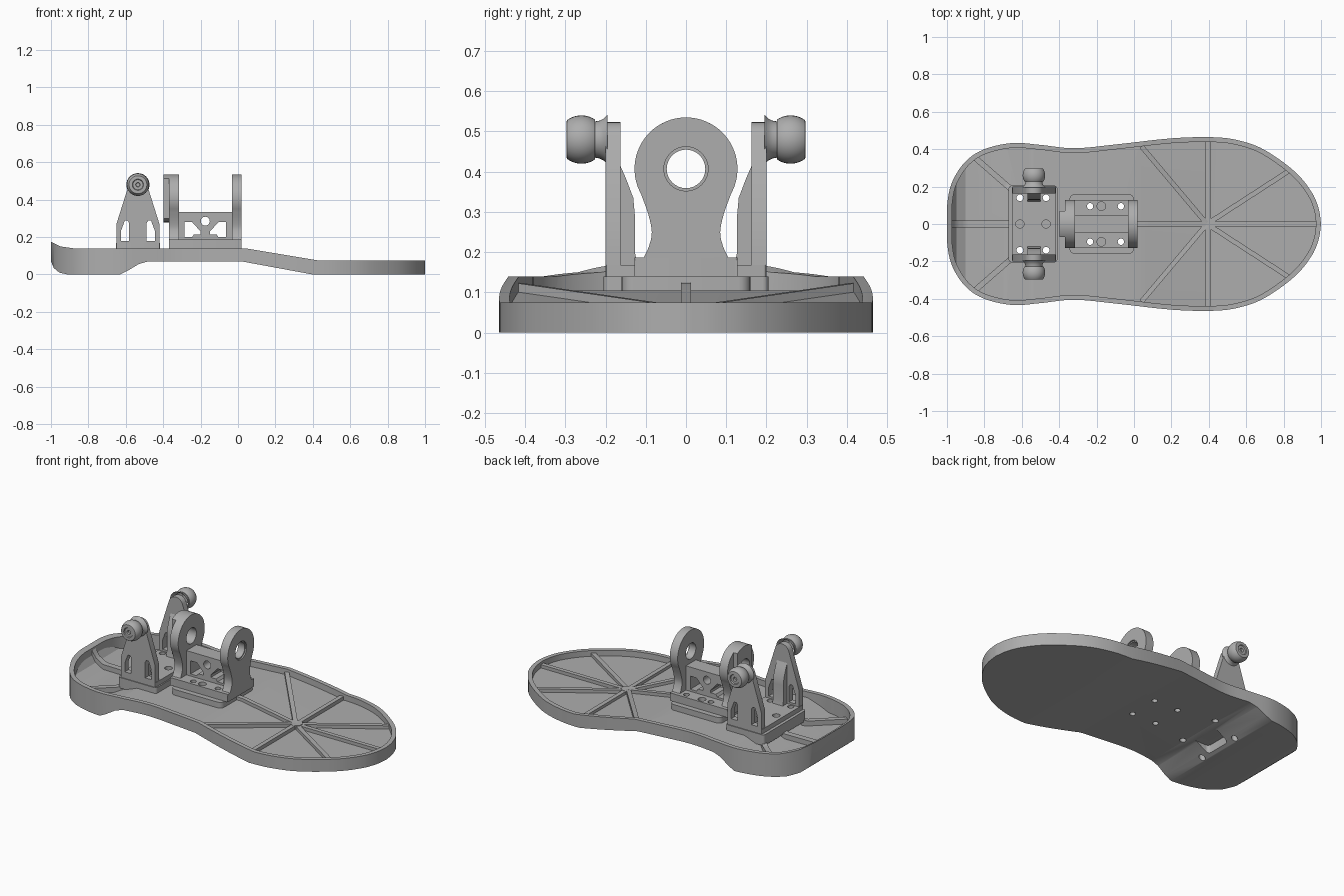
import bpy, bmesh, math
from mathutils import Vector

if "Cube" in bpy.data.objects:
    bpy.data.objects.remove(bpy.data.objects["Cube"])

GREY = (0.42, 0.42, 0.42, 1)
mat = bpy.data.materials.new("plain grey")
mat.use_nodes = True
mat.diffuse_color = GREY
mat.node_tree.nodes["Principled BSDF"].inputs["Base Color"].default_value = GREY


def finish(name, bm):
    bmesh.ops.recalc_face_normals(bm, faces=bm.faces)
    me = bpy.data.meshes.new(name)
    bm.to_mesh(me)
    bm.free()
    ob = bpy.data.objects.new(name, me)
    bpy.context.collection.objects.link(ob)
    me.materials.append(mat)
    return ob


def prism(name, pts, axis, lo, hi):
    """Extrude a 2D outline along one axis."""
    place = {"x": lambda a, b, t: (t, a, b),
             "y": lambda a, b, t: (a, t, b),
             "z": lambda a, b, t: (a, b, t)}[axis]
    bm = bmesh.new()
    low = [bm.verts.new(place(a, b, lo)) for a, b in pts]
    high = [bm.verts.new(place(a, b, hi)) for a, b in pts]
    bm.faces.new(low)
    bm.faces.new(high)
    n = len(pts)
    for i in range(n):
        j = (i + 1) % n
        bm.faces.new((low[i], low[j], high[j], high[i]))
    return finish(name, bm)


def arc(cx, cy, r, a0, a1, n=24):
    return [(cx + r * math.cos(math.radians(a0 + (a1 - a0) * i / n)),
             cy + r * math.sin(math.radians(a0 + (a1 - a0) * i / n))) for i in range(n + 1)]


def circle(cx, cy, r, n=32):
    return arc(cx, cy, r, 0, 360, n)[:-1]


def rounded(x0, x1, y, r):
    return (arc(x1 - r, y - r, r, 0, 90, 5) + arc(x0 + r, y - r, r, 90, 180, 5)
            + arc(x0 + r, r - y, r, 180, 270, 5) + arc(x1 - r, r - y, r, 270, 360, 5))


def boolean(ob, cutters, op="DIFFERENCE"):
    for c in cutters:
        c.hide_render = True
        m = ob.modifiers.new("cut", "BOOLEAN")
        m.operation, m.object, m.solver = op, c, "EXACT"
        bpy.context.view_layer.objects.active = ob
        bpy.ops.object.modifier_apply(modifier=m.name)
        bpy.data.objects.remove(c)
    return ob


def spline(pts, n=5):
    """Smooth curve through the points."""
    p = [Vector(q) for q in pts]
    p = [p[0] * 2 - p[1]] + p + [p[-1] * 2 - p[-2]]
    out = []
    for i in range(1, len(p) - 2):
        a, b, c, d = p[i - 1:i + 3]
        for k in range(n):
            t = k / n
            out.append(0.5 * (2 * b + (c - a) * t + (2 * a - 5 * b + 4 * c - d) * t * t
                              + (3 * b - a - 3 * c + d) * t ** 3))
    return out + [p[-2]]


def inset(pts, d):
    out = []
    for i, p in enumerate(pts):
        t = (pts[(i + 1) % len(pts)] - pts[i - 1]).normalized()
        out.append(p + Vector((t.y, -t.x)) * d)
    return out


# Foot plate: plan outline trimmed to the side profile, then hollowed
half = spline([(-1, 0), (-0.997, 0.12), (-0.97, 0.23), (-0.9, 0.335), (-0.8, 0.4),
               (-0.65, 0.433), (-0.5, 0.423), (-0.32, 0.405), (-0.1, 0.425), (0.2, 0.458),
               (0.42, 0.464), (0.56, 0.447), (0.7, 0.395), (0.86, 0.28), (0.95, 0.17),
               (0.988, 0.08), (1, 0)])
outline = half + [Vector((p.x, -p.y)) for p in half[-2:0:-1]]
bottom = [(-1.1, 0.09), (-1, 0.07), (-0.985, 0.035), (-0.955, 0.01), (-0.91, 0), (-0.63, 0),
          (-0.59, 0.02), (-0.53, 0.056), (-0.48, 0.07), (0.02, 0.07), (0.4, 0), (1.1, 0)]
top = [(1.1, 0.075), (0.43, 0.075), (0.04, 0.14), (-0.88, 0.14), (-0.95, 0.15),
       (-1, 0.175), (-1.1, 0.23)]
floor = [(-1.1, 0.16), (-0.975, 0.12), (-0.95, 0.08), (-0.9, 0.052), (-0.68, 0.05),
         (-0.54, 0.105), (0.03, 0.105), (0.41, 0.04), (1.1, 0.04)]


def floor_z(x):
    for (x0, z0), (x1, z1) in zip(floor, floor[1:]):
        if x <= x1:
            return z0 + (z1 - z0) * (x - x0) / (x1 - x0)
    return floor[-1][1]


foot = prism("foot_plate", outline, "z", -0.1, 0.4)
boolean(foot, [prism("side_cutter", bottom + top, "y", -0.7, 0.7)], "INTERSECT")
hollow = prism("hollow_cutter", inset(outline, 0.026), "z", -0.05, 0.5)
boolean(hollow, [prism("floor_cutter", floor + [(1.1, 0.6), (-1.1, 0.6)], "y", -0.8, 0.8)],
        "INTERSECT")
boolean(foot, [hollow])


# Stiffening ribs that follow the floor
def rib(name, p, q, width=0.026, height=0.02):
    p, q = Vector(p), Vector(q)
    side = Vector((p.y - q.y, q.x - p.x)).normalized() * width / 2
    bm = bmesh.new()
    rings = []
    for i in range(25):
        c = p.lerp(q, i / 24)
        z = floor_z(c.x)
        rings.append([bm.verts.new((c.x + s * side.x, c.y + s * side.y, z + h))
                      for s, h in ((-1, -0.01), (1, -0.01), (1, height), (-1, height))])
    for a, b in zip(rings, rings[1:]):
        for k in range(4):
            bm.faces.new((a[k], a[k - 1], b[k - 1], b[k]))
    bm.faces.new(rings[0])
    bm.faces.new(rings[-1])
    finish(name, bm)


rib("sole_rib_long", (0.0, 0), (0.98, 0))
rib("sole_rib_cross", (0.395, -0.445), (0.395, 0.445))
prism("sole_hub", circle(0.395, 0, 0.035), "z", 0.035, 0.064)
rib("heel_rib_middle", (-0.975, 0), (-0.64, 0), 0.036, 0.03)
for s, side in ((1, "back"), (-1, "front")):
    rib("sole_rib_arch_" + side, (0.39, 0), (0.04, 0.415 * s))
    rib("sole_rib_toe_" + side, (0.39, 0), (0.83, 0.285 * s))
    rib("heel_rib_" + side, (-0.65, 0.18 * s), (-0.845, 0.35 * s), 0.03, 0.03)

# Raised pads and the seats of both brackets
heel_pad = prism("heel_pad", rounded(-0.67, -0.41, 0.205, 0.015), "z", 0.075, 0.14)
mid_pad = prism("middle_pad", rounded(-0.345, 0.0, 0.16, 0.03), "z", 0.09, 0.14)
heel_seat = prism("heel_bracket_seat", rounded(-0.652, -0.418, 0.2, 0.008), "z", 0.139, 0.168)
mid_seat = prism("middle_bracket_seat", rounded(-0.37, 0.02, 0.128, 0.006), "z", 0.139, 0.187)


def drill(obs, x, y, r, lo=-0.1, hi=0.3):
    for ob in obs:
        boolean(ob, [prism("drill", circle(x, y, r, 20), "z", lo, hi)])


for s in (1, -1):
    for x in (-0.61, -0.47):
        drill((foot, heel_pad, heel_seat), x, 0.14 * s, 0.018)
    for x in (-0.235, -0.07):
        drill((foot, mid_pad, mid_seat), x, 0.095 * s, 0.017)
    drill((mid_seat,), -0.175, 0.095 * s, 0.023, 0.15)
for x in (-0.61, -0.47):
    drill((heel_seat,), x, 0, 0.022, 0.145)

# Slot under the heel ramp
boolean(foot, [prism("slot_cutter", rounded(-0.61, -0.5, 0.085, 0.02), "z", -0.1, 0.06)])

# Heel bracket: tapered cheeks with windows, inner gussets and ball studs
MX = -0.535
cheek_pts = ([(-0.65, 0.14), (-0.65, 0.27)] + arc(MX, 0.475, 0.048, 162, 18, 14)
             + [(-0.42, 0.27), (-0.42, 0.14)])
window = [(-0.625, 0.18), (-0.582, 0.18), (-0.582, 0.275), (-0.59, 0.288),
          (-0.605, 0.288), (-0.625, 0.235)]
gusset = [(0.17, 0.43), (0.15, 0.385), (0.131, 0.335), (0.127, 0.29), (0.127, 0.2),
          (0.12, 0.165), (0.17, 0.165)]
stud = ([(0.195, 0.062), (0.205, 0.052), (0.215, 0.047), (0.226, 0.045)]
        + [(0.26 + 0.06 * math.sin(a), 0.06 * math.cos(a))
           for a in [-0.6 + 1.25 * i / 12 for i in range(13)]]
        + [(0.297, 0.04), (0.297, 0.03), (0.291, 0.027), (0.291, 0.012), (0.28, 0.01), (0.28, 0)])

for s, side in ((1, "back"), (-1, "front")):
    lo, hi = sorted((0.163 * s, 0.2 * s))
    cheek = prism("heel_cheek_" + side, cheek_pts, "y", lo, hi)
    boolean(cheek, [prism("window_cutter", w, "y", -0.5, 0.5)
                    for w in (window, [(2 * MX - x, z) for x, z in window])])
    prism("heel_gusset_" + side, [(y * s, z) for y, z in gusset], "x", MX - 0.035, MX + 0.035)
    bm = bmesh.new()
    vs = [bm.verts.new((MX, y * s, 0.48 + r)) for y, r in stud]
    es = [bm.edges.new(e) for e in zip(vs, vs[1:])]
    bmesh.ops.spin(bm, geom=vs + es, cent=(MX, 0, 0.48), axis=(0, 1, 0),
                   angle=math.tau, steps=32, use_duplicate=False)
    bmesh.ops.remove_doubles(bm, verts=bm.verts, dist=0.0002)
    finish("ball_stud_" + side, bm)

# Middle bracket: two keyhole-shaped bearing plates joined by a cut web
CZ = 0.407
neck = spline([(0.112, 0.345), (0.094, 0.295), (0.085, 0.25), (0.092, 0.215), (0.105, 0.187)], 4)
right = [(0.128, 0.14), (0.128, 0.18), (0.11, 0.182)] + [(p.x, p.y) for p in reversed(neck)]
plate_pts = right + arc(0, CZ, 0.128, -26, 206, 40) + [(-y, z) for y, z in reversed(right)]
back_pad = arc(0, CZ, 0.128, 57, 123, 12) + arc(0, CZ, 0.128, 237, 303, 12)
for name, pts, x0, x1 in (("toe_bearing_plate", plate_pts, -0.033, 0.02),
                          ("heel_bearing_plate", plate_pts, -0.37, -0.315),
                          ("heel_bearing_boss", back_pad, -0.397, -0.369)):
    boolean(prism(name, pts, "x", x0, x1),
            [prism("bore_cutter", circle(0, CZ, 0.048), "x", -1, 1)])
boolean(bpy.data.objects["toe_bearing_plate"],
        [prism("counterbore", circle(0, CZ, 0.055), "x", 0.012, 0.1)])

WX = -0.175
web = prism("bracket_web", [(-0.32, 0.18), (-0.03, 0.18), (-0.03, 0.335), (-0.32, 0.335)],
            "y", -0.048, 0.048)
opening = [(-0.287, 0.2), (-0.245, 0.2), (-0.235, 0.215), (-0.2, 0.215), (-0.2, 0.23),
           (-0.245, 0.28), (-0.287, 0.28)]
boolean(web, [prism("opening_cutter", opening, "y", -1, 1),
              prism("opening_cutter", [(2 * WX - x, z) for x, z in opening], "y", -1, 1),
              prism("web_bore", circle(WX, 0.285, 0.024), "y", -1, 1)])

# Smooth curved faces, keep edges crisp
bpy.ops.object.select_all(action="DESELECT")
for ob in bpy.context.scene.objects:
    if ob.type == "MESH":
        ob.select_set(True)
        bpy.context.view_layer.objects.active = ob
bpy.ops.object.shade_smooth_by_angle(angle=math.radians(28))
